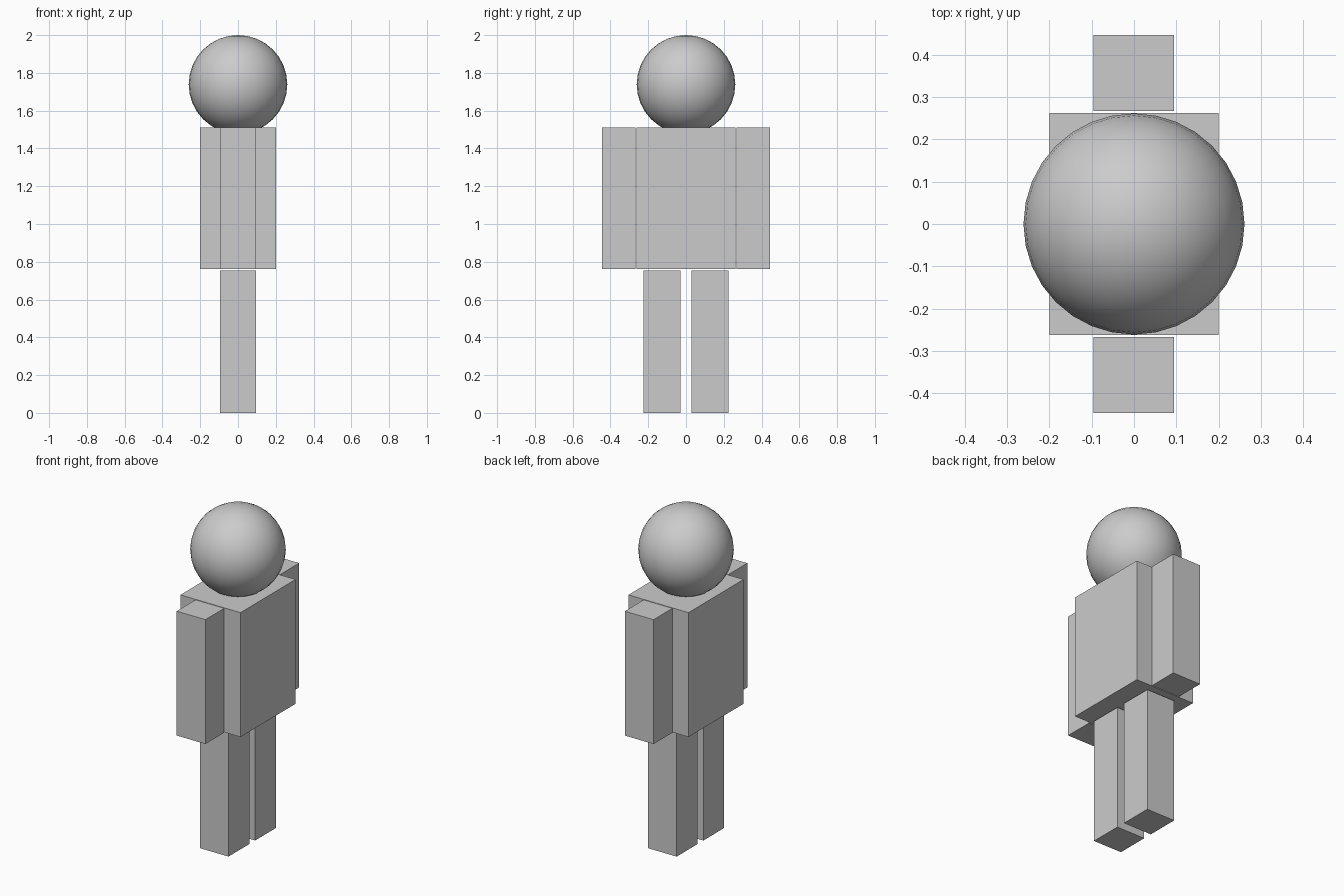
import bpy

if "Cube" in bpy.data.objects:
    bpy.data.objects.remove(bpy.data.objects["Cube"])


def box(name, x, y, z):
    """Add a box spanning the given (min, max) ranges."""
    spans = (x, y, z)
    bpy.ops.mesh.primitive_cube_add(size=1, location=[(a + b) / 2 for a, b in spans])
    obj = bpy.context.object
    obj.name = name
    obj.scale = [b - a for a, b in spans]
    bpy.ops.object.transform_apply(location=False, rotation=False, scale=True)
    return obj


LIMB_X = (-0.096, 0.095)

# Torso
box("torso", (-0.2, 0.2), (-0.262, 0.262), (0.762, 1.511))

# Arms and legs, one pair member on each side of y = 0
for side, label in ((-1, "right"), (1, "left")):
    arm_y = sorted((side * 0.267, side * 0.446))
    leg_y = sorted((side * 0.028, side * 0.226))
    box(label + "_arm", LIMB_X, arm_y, (0.762, 1.511))
    box(label + "_leg", LIMB_X, leg_y, (0.0, 0.754))

# Head, resting slightly into the torso
bpy.ops.mesh.primitive_uv_sphere_add(segments=32, ring_count=16, radius=0.261,
                                     location=(0, 0, 1.739))
bpy.context.object.name = "head"
bpy.ops.object.shade_smooth()
